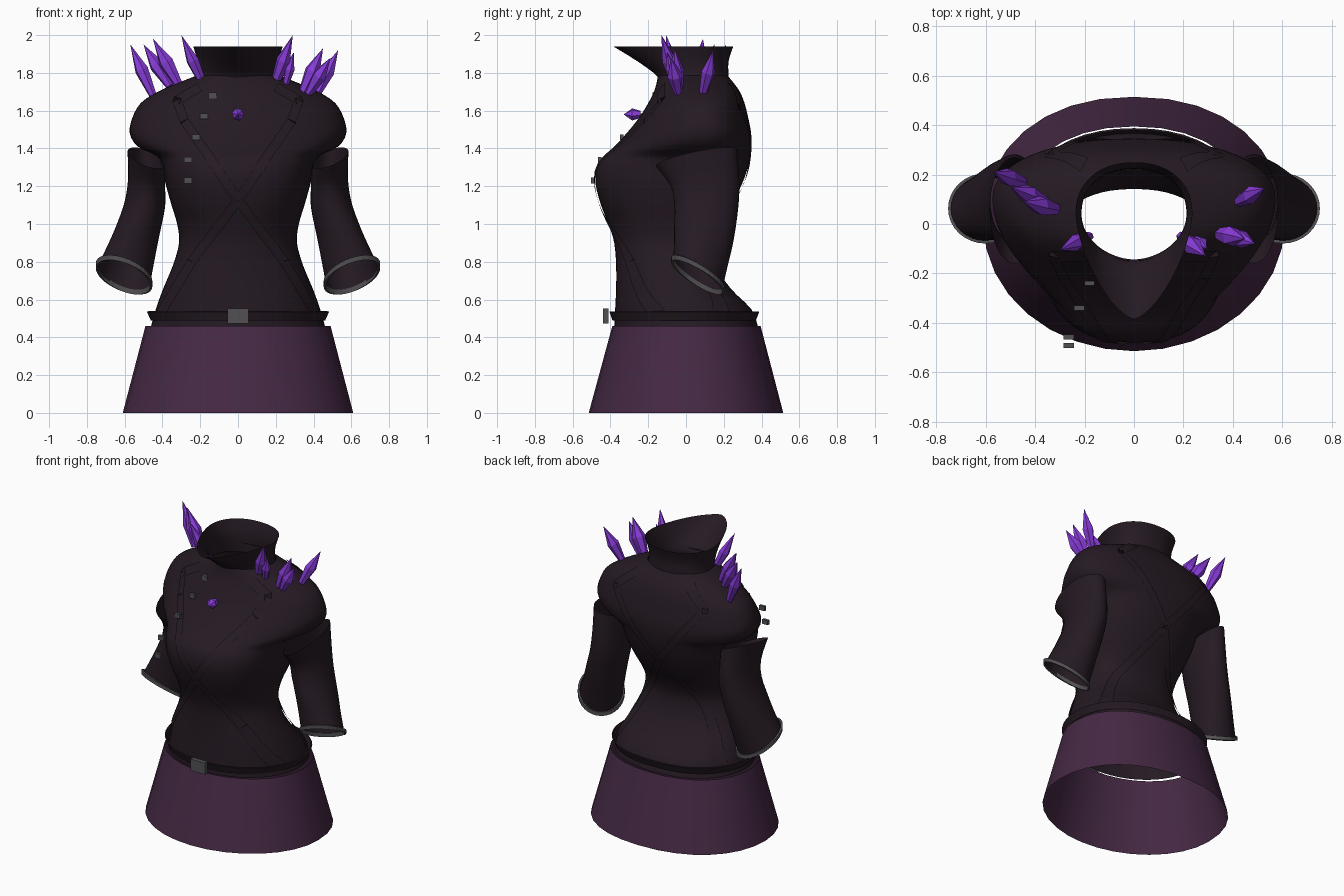
import bpy, bmesh, math
from mathutils import Vector
from mathutils.bvhtree import BVHTree

if "Cube" in bpy.data.objects:
    bpy.data.objects.remove(bpy.data.objects["Cube"])


def material(name, rgb):
    m = bpy.data.materials.new(name)
    m.diffuse_color = (*rgb, 1)
    m.use_nodes = True
    m.node_tree.nodes["Principled BSDF"].inputs["Base Color"].default_value = m.diffuse_color
    return m


CLOTH = material("dark_cloth", (0.0185, 0.0105, 0.0165))
SKIRT = material("plum_cloth", (0.060, 0.022, 0.058))
CRYSTAL = material("violet_crystal", (0.25, 0.045, 0.70))
METAL = material("grey_metal", (0.085, 0.08, 0.088))


def make(name, verts, faces, mat, smooth=True, thick=0, mirror=False):
    me = bpy.data.meshes.new(name)
    me.from_pydata([tuple(v) for v in verts], [], faces)
    me.materials.append(mat)
    ob = bpy.data.objects.new(name, me)
    bpy.context.collection.objects.link(ob)
    if thick:
        s = ob.modifiers.new("thickness", 'SOLIDIFY')
        s.thickness = thick
    if mirror:
        ob.modifiers.new("mirror", 'MIRROR')
    if smooth:
        bpy.context.view_layer.objects.active = ob
        ob.select_set(True)
        bpy.ops.object.shade_smooth_by_angle(angle=math.radians(50))
        ob.select_set(False)
    return ob


def dense(rows, n=3):
    """Catmull-Rom interpolation of profile rows."""
    out = []
    for i in range(len(rows) - 1):
        a, b = rows[max(i - 1, 0)], rows[i]
        c, d = rows[i + 1], rows[min(i + 2, len(rows) - 1)]
        for k in range(n):
            t = k / n
            out.append(tuple(q + 0.5 * t * (r - p + t * (2*p - 5*q + 4*r - s + t * (3*(q - r) + s - p)))
                             for p, q, r, s in zip(a, b, c, d)))
    return out + [rows[-1]]


def loft(name, rings, mat, **kw):
    n = len(rings[0])
    faces = [(j*n + i, j*n + (i+1) % n, (j+1)*n + (i+1) % n, (j+1)*n + i)
             for j in range(len(rings) - 1) for i in range(n)]
    return make(name, [v for r in rings for v in r], faces, mat, **kw)


def body_ring(z, w, yf, yb, yc, ef, n=48):
    """Section: half width, front y, back y, widest y, front roundness exponent."""
    pts = []
    for i in range(n):
        a = math.tau * i / n
        c, s = math.cos(a), math.sin(a)
        e = ef if s < 0 else 2.2
        x = math.copysign(abs(c) ** (2 / e), c) * w
        d = abs(s) ** (2 / e)
        pts.append((x, yc + (yb - yc) * d if s >= 0 else yc + (yf - yc) * d, z))
    return pts


# Skirt: open flared tube
loft("skirt", [body_ring(0, 0.61, -0.515, 0.515, 0, 2, 32),
               body_ring(0.46, 0.49, -0.39, 0.395, 0, 2, 32)], SKIRT)

# Fitted jacket body with shoulder caps
torso_rows = [
    (0.46, 0.46, -0.38, 0.38, 0.0, 2.0), (0.55, 0.435, -0.375, 0.345, 0.0, 2.1),
    (0.66, 0.395, -0.37, 0.235, -0.03, 2.2), (0.78, 0.345, -0.37, 0.16, -0.06, 2.2),
    (0.90, 0.312, -0.38, 0.142, -0.06, 2.2), (1.00, 0.322, -0.41, 0.18, -0.05, 2.3),
    (1.10, 0.352, -0.45, 0.24, -0.02, 2.5), (1.22, 0.385, -0.48, 0.30, 0.02, 2.6),
    (1.31, 0.40, -0.47, 0.33, 0.05, 2.6), (1.36, 0.43, -0.435, 0.34, 0.07, 2.4),
    (1.41, 0.53, -0.38, 0.345, 0.09, 2.1), (1.48, 0.573, -0.315, 0.345, 0.10, 2.0),
    (1.56, 0.56, -0.25, 0.33, 0.10, 2.0), (1.64, 0.515, -0.20, 0.31, 0.10, 2.0),
    (1.70, 0.425, -0.17, 0.285, 0.09, 2.0), (1.75, 0.31, -0.155, 0.25, 0.06, 2.0),
    (1.785, 0.22, -0.15, 0.22, 0.05, 2.0)]
torso = loft("jacket_body", [body_ring(*r) for r in dense(torso_rows)], CLOTH)

# Tall collar, pulled forward into a blunt point
collar_rows = [(1.72, 0.23, -0.15, 0.225, 0.04, 1.9), (1.78, 0.215, -0.152, 0.225, 0.04, 1.8),
               (1.86, 0.215, -0.255, 0.225, 0.04, 1.65), (1.94, 0.237, -0.385, 0.25, 0.04, 1.5)]
loft("collar", [body_ring(*r) for r in dense(collar_rows)], CLOTH)

# Belt and buckle
loft("belt", [body_ring(0.49, 0.462, -0.39, 0.37, 0, 2),
              body_ring(0.535, 0.482, -0.405, 0.388, 0, 2)], CLOTH, thick=0.008, smooth=False)


def box(name, loc, size, mat):
    x, y, z = loc
    v = [(x + size[0]*i/2, y + size[1]*j/2, z + size[2]*k/2)
         for k in (-1, 1) for i, j in ((-1, -1), (1, -1), (1, 1), (-1, 1))]
    f = [(3, 2, 1, 0), (4, 5, 6, 7)] + [(i, (i+1) % 4, (i+1) % 4 + 4, i + 4) for i in range(4)]
    make(name, v, f, mat, smooth=False)


box("buckle", (0, -0.425, 0.513), (0.11, 0.03, 0.08), METAL)

# Diagonal row of studs
for x, y, z in ((-0.135, -0.168, 1.68), (-0.18, -0.24, 1.57), (-0.222, -0.34, 1.46),
                (-0.265, -0.457, 1.34), (-0.265, -0.492, 1.23)):
    box("front_stud", (x, y, z), (0.042, 0.02, 0.03), METAL)


# Sleeves and cuffs
def sleeve_ring(z, xc, rx, yc, ry, a, b, grow=0.0, n=32):
    pts = []
    for i in range(n):
        t = math.tau * i / n
        dx, dy = (rx + grow) * math.cos(t), (ry + grow) * math.sin(t)
        pts.append((xc + dx, yc + dy, z + a*dx + b*dy))
    return pts


sleeve_rows = [(0.73, 0.603, 0.138, 0.063, 0.13, 0.32, -0.55),
               (0.83, 0.572, 0.128, 0.078, 0.142, 0.25, -0.38),
               (0.95, 0.536, 0.118, 0.095, 0.158, 0.15, -0.2),
               (1.10, 0.494, 0.108, 0.108, 0.17, 0.1, 0.0),
               (1.22, 0.484, 0.098, 0.100, 0.182, 0.2, 0.1),
               (1.35, 0.485, 0.10, 0.055, 0.215, 0.35, 0.2)]
loft("sleeve", [sleeve_ring(*r) for r in dense(sleeve_rows)], CLOTH, mirror=True)
cuff = sleeve_rows[0]
loft("cuff_band", [sleeve_ring(cuff[0] + dz, *cuff[1:], grow=0.012) for dz in (-0.012, 0.014)],
     METAL, thick=0.012, mirror=True, smooth=False)

# Crossed straps projected onto the jacket, front and back
tree = BVHTree.FromPolygons([v.co for v in torso.data.vertices],
                            [p.vertices[:] for p in torso.data.polygons])


def strap(name, path, side):
    pts = [Vector(p) for p in path]
    verts = []
    for i in range(len(pts) - 1):
        for k in range(10):
            p = pts[i].lerp(pts[i+1], k / 9)
            d = (pts[i+1] - pts[i]).normalized() * 0.024
            pair = []
            for s in (-1, 1):
                q = p + Vector((-d.y, d.x)) * s
                hit, nor, _, _ = tree.ray_cast(Vector((q.x, 2*side, q.y)), Vector((0, -side, 0)))
                if hit:
                    if nor.y * side < 0:
                        nor = -nor
                    pair.append(hit + nor * 0.009)
            if len(pair) == 2:
                verts += pair if side < 0 else pair[::-1]
    faces = [(i, i+1, i+3, i+2) for i in range(0, len(verts) - 2, 2)]
    make(name, verts, faces, CLOTH, mirror=True)


strap("front_strap", ((0.2, 1.72), (0.32, 1.65), (0.28, 1.54), (0.0, 1.13), (-0.24, 0.8), (-0.40, 0.53)), -1)
strap("back_strap", ((0.2, 1.73), (0.34, 1.62), (0.0, 1.2), (-0.22, 0.85), (-0.39, 0.53)), 1)


# Crystals
def crystal(name, base, tip, r, n=6, low=0.55):
    b, t = Vector(base), Vector(tip)
    ax = t - b
    u = ax.orthogonal().normalized()
    w = ax.normalized().cross(u)
    verts = []
    for f, k in ((0.0, low), (0.5, 1.0)):
        verts += [b + ax*f + (u*math.cos(math.tau*i/n) + w*math.sin(math.tau*i/n)) * r * k
                  for i in range(n)]
    verts.append(t)
    faces = [tuple(range(n))[::-1]]
    for i in range(n):
        j = (i + 1) % n
        faces += [(i, j, n + j, n + i), (n + i, n + j, 2*n)]
    make(name, verts, faces, CRYSTAL, smooth=False)


for base, tip, r in (
        ((-0.45, 0.17, 1.68), (-0.57, 0.21, 1.95), 0.037),
        ((-0.36, 0.09, 1.73), (-0.50, 0.15, 1.95), 0.040),
        ((-0.31, 0.06, 1.73), (-0.45, 0.09, 1.98), 0.040),
        ((-0.18, -0.05, 1.73), (-0.30, -0.105, 2.0), 0.034),
        ((0.19, -0.05, 1.73), (0.29, -0.13, 2.0), 0.038),
        ((0.25, -0.06, 1.73), (0.295, -0.10, 1.91), 0.028),
        ((0.34, -0.04, 1.69), (0.45, -0.06, 1.93), 0.042),
        ((0.37, -0.04, 1.69), (0.49, -0.08, 1.88), 0.040),
        ((0.42, 0.09, 1.69), (0.53, 0.145, 1.92), 0.037)):
    crystal("shoulder_crystal", base, tip, r)

# Small chest gem
crystal("chest_gem", (0, -0.24, 1.58), (0, -0.33, 1.58), 0.033, low=0.6)
